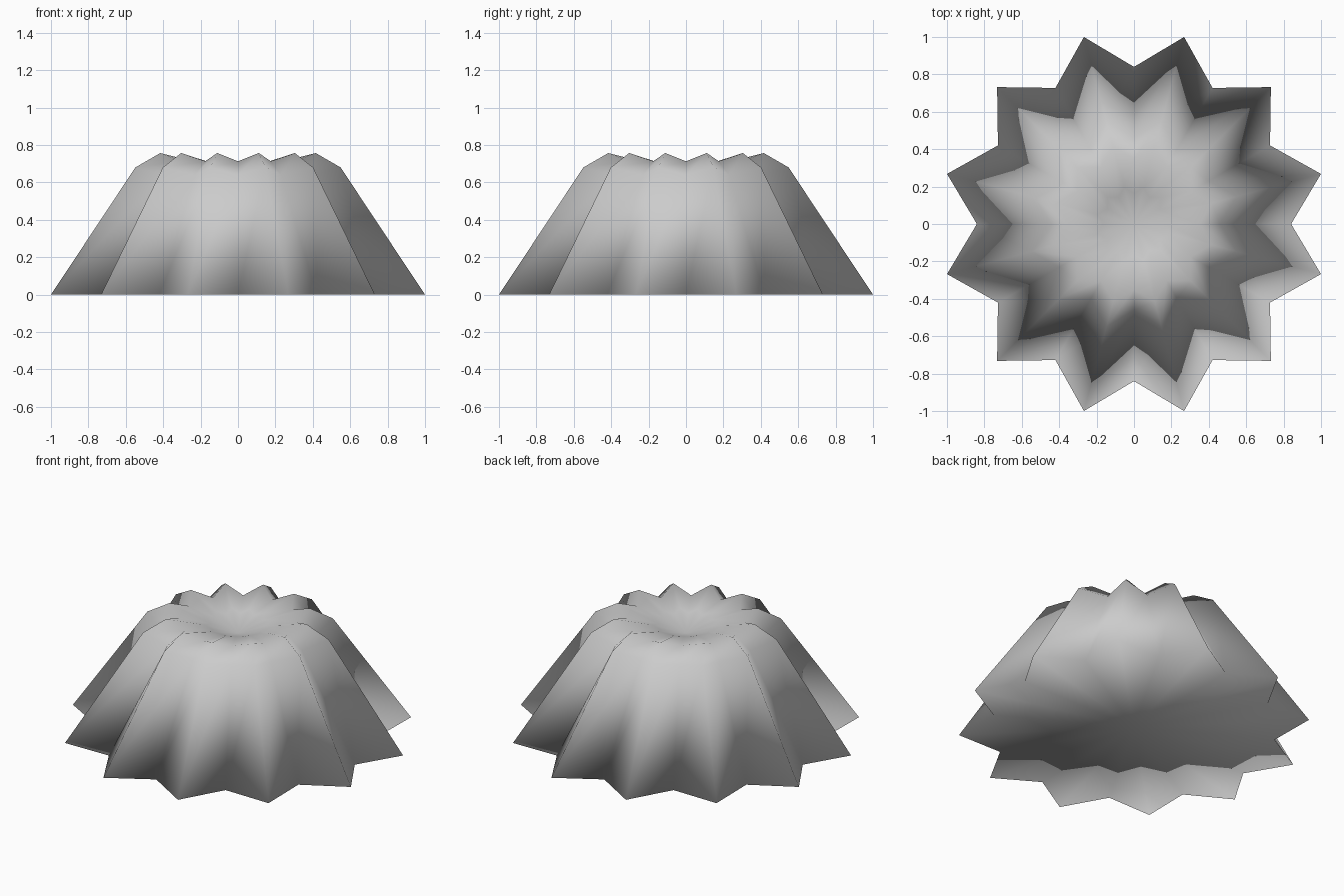
import bpy, bmesh, math

cube = bpy.data.objects.get("Cube")
if cube:
    bpy.data.objects.remove(cube, do_unlink=True)

POINTS = 12

# Plain grey material
grey = bpy.data.materials.new("light_grey")
grey.use_nodes = True
colour = (0.6, 0.6, 0.6, 1.0)
grey.diffuse_color = colour
grey.node_tree.nodes["Principled BSDF"].inputs["Base Color"].default_value = colour

# Pleat profile, foot to dimple: ridge radius, ridge height, valley radius, valley height
profile = [
    (1.035, 0.0, 0.84, 0.0),
    (0.568, 0.68, 0.46, 0.64),
    (0.43, 0.757, 0.35, 0.713),
    (0.20, 0.70, 0.165, 0.685),
]


def star_ring(bm, ridge_r, ridge_z, valley_r, valley_z):
    """Closed ring alternating valley and ridge vertices."""
    ring = []
    for i in range(POINTS * 2):
        angle = math.pi * i / POINTS
        r, z = (ridge_r, ridge_z) if i % 2 else (valley_r, valley_z)
        ring.append(bm.verts.new((r * math.cos(angle), r * math.sin(angle), z)))
    return ring


def fan(bm, ring, height):
    """Close a ring with triangles to a central point."""
    centre = bm.verts.new((0, 0, height))
    for a, b in zip(ring, ring[1:] + ring[:1]):
        bm.faces.new((a, b, centre))


bm = bmesh.new()
rings = [star_ring(bm, *row) for row in profile]

# Pleated walls and rolled rim
for low, high in zip(rings, rings[1:]):
    for i in range(POINTS * 2):
        j = (i + 1) % (POINTS * 2)
        bm.faces.new((low[i], low[j], high[j], high[i]))

# Top dimple and flat underside
fan(bm, rings[-1], 0.63)
fan(bm, rings[0], 0.0)

bmesh.ops.recalc_face_normals(bm, faces=bm.faces)
for face in bm.faces:
    face.smooth = True

mesh = bpy.data.meshes.new("pleated_dome")
bm.to_mesh(mesh)
bm.free()
mesh.materials.append(grey)
dome = bpy.data.objects.new("pleated_dome", mesh)
bpy.context.collection.objects.link(dome)
